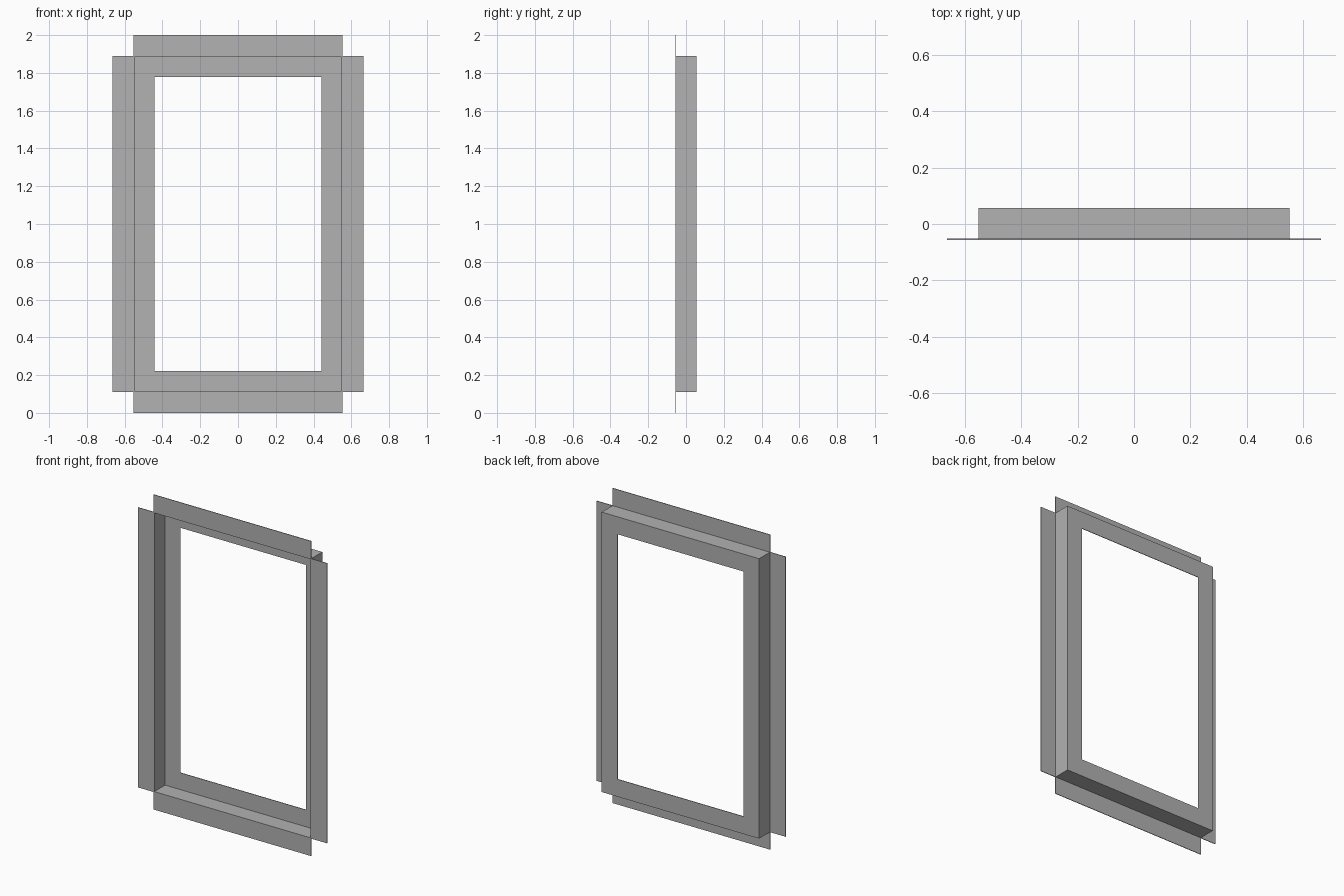
import bpy
import bmesh
from mathutils import Matrix, Vector
from math import pi

cube = bpy.data.objects.get("Cube")
if cube:
    bpy.data.objects.remove(cube, do_unlink=True)

HALF_W, HALF_H = 0.553, 0.889   # half size of the channel walls
FLANGE = 0.111                  # width of front flange and rear lip
DEPTH = 0.056                   # half depth of the frame
T = 0.004                       # sheet thickness

# Sheet metal colour
metal = bpy.data.materials.new("grey metal")
metal.use_nodes = True
grey = (0.445, 0.445, 0.445, 1)
metal.diffuse_color = grey
metal.node_tree.nodes["Principled BSDF"].inputs["Base Color"].default_value = grey

# Z-shaped section as (outward offset, y): front flange, wall, rear lip
SECTION = [
    (0, -DEPTH), (FLANGE, -DEPTH), (FLANGE, T - DEPTH), (0, T - DEPTH),
    (0, DEPTH), (-FLANGE, DEPTH), (-FLANGE, DEPTH - T),
    (-T, DEPTH - T), (-T, -DEPTH),
]


def frame_side(name, distance, half_length, angle):
    """Extrude the section along one side, with mitred lip and square flange."""
    bm = bmesh.new()
    ends = []
    for sign in (-1, 1):
        ends.append([
            bm.verts.new((sign * (half_length + min(o, 0)), y, distance + o))
            for o, y in SECTION
        ])
    a, b = ends
    n = len(SECTION)
    for i in range(n):
        j = (i + 1) % n
        bm.faces.new((a[i], a[j], b[j], b[i]))
    # Close the exposed flange ends; mitres meet the neighbouring sides
    for end in ends:
        bm.faces.new(end[:4])
    bmesh.ops.recalc_face_normals(bm, faces=bm.faces)
    bm.transform(Matrix.Translation(Vector((0, 0, 1))) @ Matrix.Rotation(angle, 4, "Y"))
    mesh = bpy.data.meshes.new(name)
    bm.to_mesh(mesh)
    bm.free()
    mesh.materials.append(metal)
    obj = bpy.data.objects.new(name, mesh)
    bpy.context.collection.objects.link(obj)


# Four sides of the frame
frame_side("top_rail", HALF_H, HALF_W, 0)
frame_side("left_jamb", HALF_W, HALF_H, pi / 2)
frame_side("bottom_rail", HALF_H, HALF_W, pi)
frame_side("right_jamb", HALF_W, HALF_H, -pi / 2)
